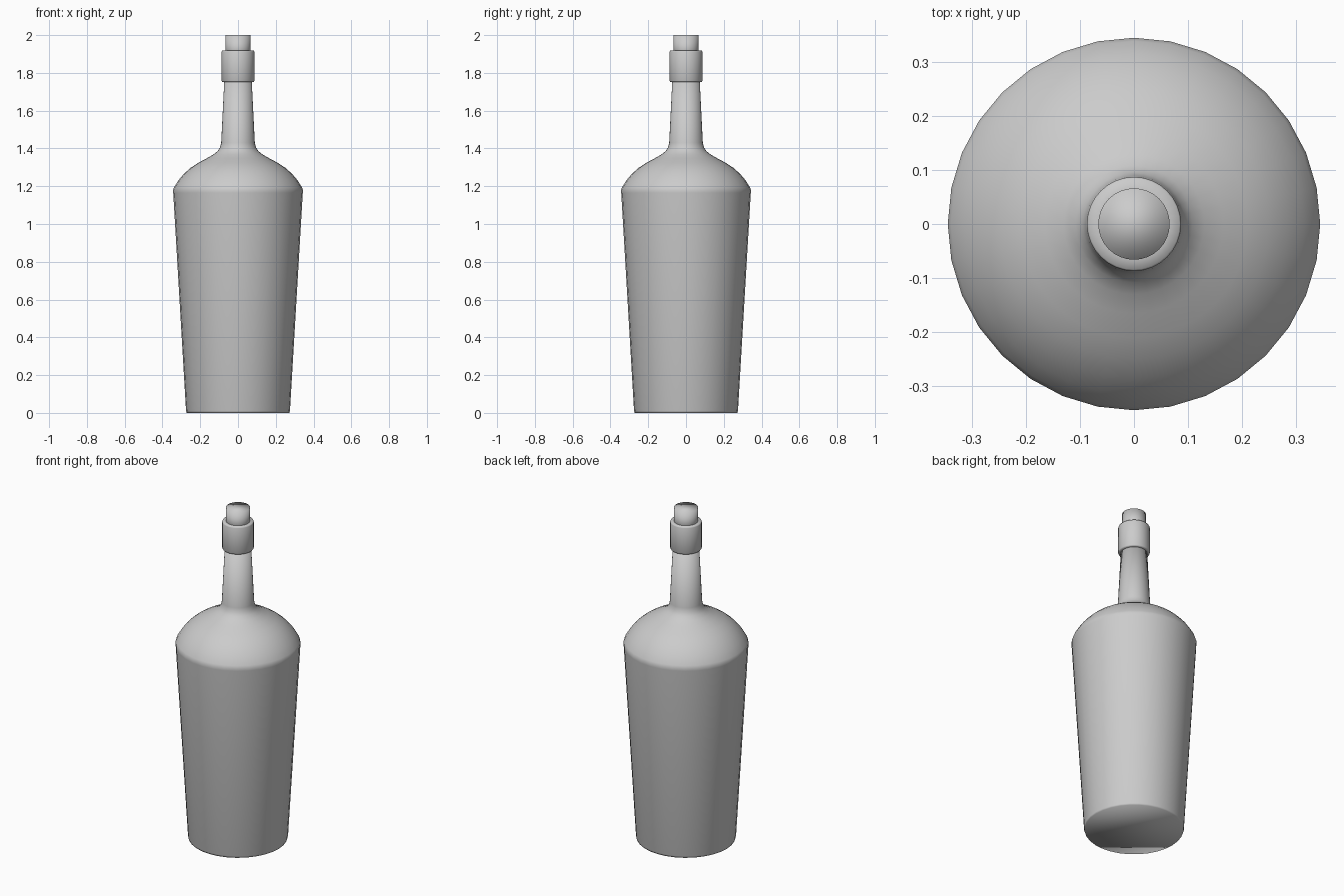
import bpy
import bmesh
from math import cos, sin, tau

cube = bpy.data.objects.get("Cube")
if cube:
    bpy.data.objects.remove(cube)

SIDES = 32

grey = bpy.data.materials.new("plain grey")
grey.use_nodes = True
colour = (0.6, 0.6, 0.6, 1)
grey.diffuse_color = colour
grey.node_tree.nodes["Principled BSDF"].inputs["Base Color"].default_value = colour


def lathe(name, profile):
    """Turn (radius, height) points around z, closing both ends."""
    bm = bmesh.new()
    rings = [[bm.verts.new((r * cos(tau * i / SIDES), r * sin(tau * i / SIDES), z))
              for i in range(SIDES)] for r, z in profile]
    for low, high in zip(rings, rings[1:]):
        for i in range(SIDES):
            j = (i + 1) % SIDES
            bm.faces.new((low[i], low[j], high[j], high[i]))
    bm.faces.new(rings[0][::-1])
    bm.faces.new(rings[-1])
    for face in bm.faces:
        face.smooth = True
    mesh = bpy.data.meshes.new(name)
    bm.to_mesh(mesh)
    bm.free()
    mesh.materials.append(grey)
    obj = bpy.data.objects.new(name, mesh)
    bpy.context.collection.objects.link(obj)
    return obj


# Tapered body, domed shoulder and slim neck
lathe("bottle_body", [
    (0.272, 0), (0.275, 0.01), (0.343, 1.165), (0.344, 1.18), (0.338, 1.195),
    (0.315, 1.232), (0.285, 1.267), (0.25, 1.298), (0.21, 1.324), (0.165, 1.348),
    (0.13, 1.368), (0.108, 1.386), (0.095, 1.405), (0.089, 1.43), (0.072, 1.77),
])

# Thick lip around the mouth
lathe("lip_collar", [
    (0.07, 1.752), (0.084, 1.752), (0.087, 1.758), (0.087, 1.912), (0.084, 1.918), (0.06, 1.918),
])

# Stopper pushed into the mouth
lathe("stopper", [(0.066, 1.86), (0.066, 2.0)])
